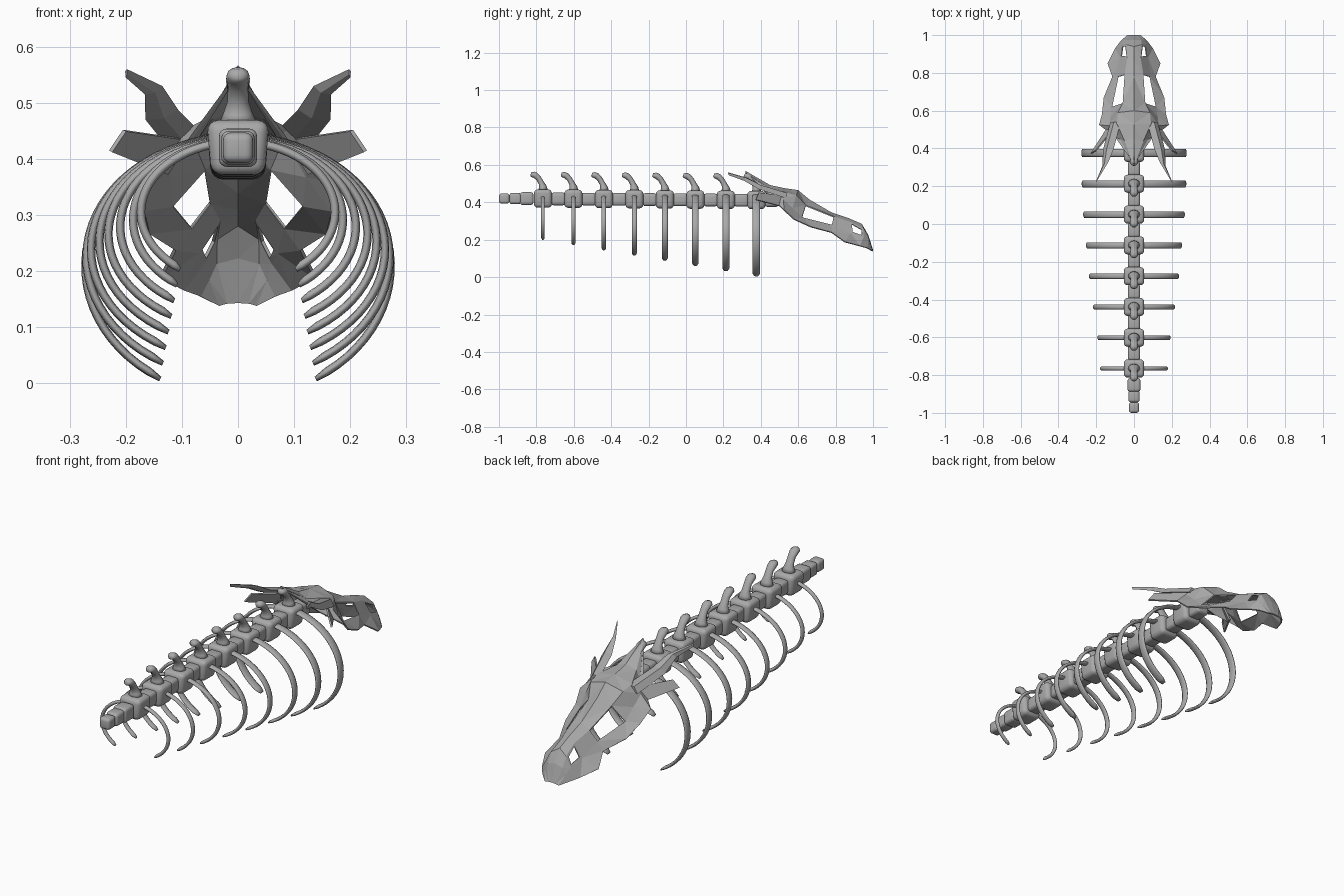
import bpy, bmesh, math
from mathutils import Vector

cube = bpy.data.objects.get("Cube")
if cube:
    bpy.data.objects.remove(cube, do_unlink=True)

bone = bpy.data.materials.new("grey bone")
bone.use_nodes = True
GREY = (0.4, 0.4, 0.4, 1)
bone.diffuse_color = GREY
bone.node_tree.nodes["Principled BSDF"].inputs["Base Color"].default_value = GREY


def finish(name, bm, smooth=False):
    bmesh.ops.recalc_face_normals(bm, faces=bm.faces)
    mesh = bpy.data.meshes.new(name)
    bm.to_mesh(mesh)
    bm.free()
    mesh.materials.append(bone)
    obj = bpy.data.objects.new(name, mesh)
    bpy.context.collection.objects.link(obj)
    for poly in mesh.polygons:
        poly.use_smooth = smooth
    return obj


def loft(rings, closed=True):
    """Skin a row of rings; closed rings also get end caps."""
    bm = bmesh.new()
    rows = [[bm.verts.new(p) for p in ring] for ring in rings]
    count = len(rows[0])
    for a, b in zip(rows, rows[1:]):
        for i in range(count if closed else count - 1):
            j = (i + 1) % count
            bm.faces.new((a[i], a[j], b[j], b[i]))
    if closed:
        bm.faces.new(rows[0])
        bm.faces.new(rows[-1])
    return bm


def mirror(obj):
    mod = obj.modifiers.new("mirror", 'MIRROR')
    mod.merge_threshold = 0.0005


def block(name, y, z, half, bevel, taper=1.0):
    """Rounded block, narrowed towards its underside."""
    bm = bmesh.new()
    bmesh.ops.create_cube(bm, size=2)
    for v in bm.verts:
        narrow = taper if v.co.z < 0 else 1
        v.co = (v.co.x * half[0] * narrow, y + v.co.y * half[1], z + v.co.z * half[2])
    bmesh.ops.bevel(bm, geom=bm.edges[:], offset=bevel, segments=4,
                    profile=0.5, affect='EDGES')
    finish(name, bm, True)


def spine(name, y, z):
    """Process that leans back and swells to a knob."""
    path = [(0, 0.03, 0.034), (0, 0.05, 0.026), (-0.008, 0.07, 0.019),
            (-0.022, 0.095, 0.018), (-0.04, 0.112, 0.021),
            (-0.055, 0.118, 0.02), (-0.065, 0.12, 0.011)]
    rings = []
    for k, (dy, dz, r) in enumerate(path):
        lean = k / (len(path) - 1) * math.radians(70)
        ring = []
        for i in range(12):
            t = i * math.tau / 12
            s = math.sin(t) * r * 0.8
            ring.append((r * math.cos(t), y + dy + s * math.cos(lean),
                         z + dz + s * math.sin(lean)))
        rings.append(ring)
    finish(name, loft(rings), True)


def rib(name, y, reach, top, bottom, tip_x, half_y):
    """Flattened bar swept round part of an ellipse, mirrored."""
    end = math.pi - math.asin(tip_x / reach)
    height = (top - bottom) / (1 - math.cos(end))
    centre = top - height
    steps = 28
    rings = []
    for k in range(steps + 1):
        t = 0.12 + (end - 0.12) * k / steps
        mid = Vector((reach * math.sin(t), y, centre + height * math.cos(t)))
        out = Vector((math.sin(t) / reach, 0, math.cos(t) / height)).normalized()
        size = 0.6 if k == steps else 1
        ring = []
        for i in range(10):
            u = i * math.tau / 10
            ring.append(mid + size * (out * (math.cos(u) * 0.0075 - 0.005)
                                      + Vector((0, math.sin(u) * half_y, 0))))
        rings.append(ring)
    mirror(finish(name, loft(rings), True))


# Spinal column: vertebrae, spines, ribs and the discs between them
PITCH = 0.163
reaches = (0.178, 0.192, 0.215, 0.236, 0.252, 0.267, 0.275, 0.277)
for n, reach in enumerate(reaches):
    f = n / 7
    y = -0.765 + n * PITCH
    z = 0.42 - 0.008 * f
    label = str(n + 1)
    block("vertebra_" + label, y, z, (0.056, 0.048, 0.049), 0.021, 0.85)
    block("disc_" + label, y + PITCH / 2, z - 0.002, (0.033, 0.04, 0.034), 0.016)
    spine("spine_" + label, y, z + 0.012)
    rib("ribs_" + label, y, reach, 0.435 + 0.01 * f, 0.2 - 0.195 * f,
        0.105 + 0.035 * f, 0.01 + 0.011 * f)

# Tail
for n, size in enumerate((0.027, 0.03, 0.034)):
    block("tail_bone_" + str(n + 1), -0.972 + n * 0.06, 0.42,
          (size, 0.028 + n * 0.004, size), 0.014)

# Skull shell: four lines running from the crest to the snout tip
ridge = [(0, .32, .567), (0, .45, .492), (0, .53, .475), (0, .6, .465), (0, .66, .415),
         (0, .78, .345), (0, .87, .315), (0, .94, .285), (0, .975, .225), (0, 1, .145)]
brow = [(.006, .32, .56), (.05, .44, .475), (.09, .53, .455), (.085, .59, .44), (.06, .64, .385),
        (.05, .79, .325), (.035, .88, .295), (.04, .95, .26), (.04, .975, .215), (.02, 1, .144)]
cheek = [(.009, .33, .55), (.075, .45, .44), (.13, .52, .415), (.125, .57, .37), (.118, .62, .32),
         (.085, .78, .28), (.075, .88, .235), (.065, .95, .215), (.055, .975, .185), (.03, 1, .142)]
jaw = [(.012, .335, .54), (.1, .46, .42), (.185, .525, .36), (.17, .58, .31), (.16, .67, .27),
       (.115, .78, .24), (.14, .85, .19), (.1, .93, .168), (.07, .97, .156), (.035, 1, .14)]
bm = loft(list(zip(ridge, brow, cheek, jaw)), closed=False)
bm.faces.ensure_lookup_table()
# Eye sockets and nostrils are cut from the brow-to-cheek strip
holes = [bm.faces[station * 3 + 1] for station in (4, 6)]
for face, rim in zip(holes, (0.012, 0.014)):
    bmesh.ops.inset_region(bm, faces=[face], thickness=rim)
bmesh.ops.delete(bm, geom=holes, context='FACES')
bmesh.ops.triangulate(bm, faces=bm.faces[:])
skull = finish("skull", bm)
mirror(skull)
shell = skull.modifiers.new("thickness", 'SOLIDIFY')
shell.thickness = 0.006

# Large swept horns: faceted, with a raised ridge and a shallow keel
inner = [(.198, .225, .56), (.135, .33, .53), (.107, .4, .488), (.07, .54, .45)]
outer = [(.2, .228, .545), (.166, .31, .515), (.165, .39, .47), (.125, .54, .42)]
rings = []
for a, b in zip(map(Vector, inner), map(Vector, outer)):
    mid = (a + b) / 2
    lift = Vector((0.25, 0, 0.4)) * (a - b).length * 0.6
    rings.append([a, mid + lift, b, mid - lift * 0.5])
mirror(finish("horns", loft(rings)))

# Flat spikes behind the cheeks
plate = loft([[(.09, .53, .435), (.205, .39, .452)],
              [(.13, .53, .375), (.23, .375, .415)]], closed=False)
spikes = finish("cheek_spikes", plate)
mirror(spikes)
spikes.modifiers.new("thickness", 'SOLIDIFY').thickness = 0.008
